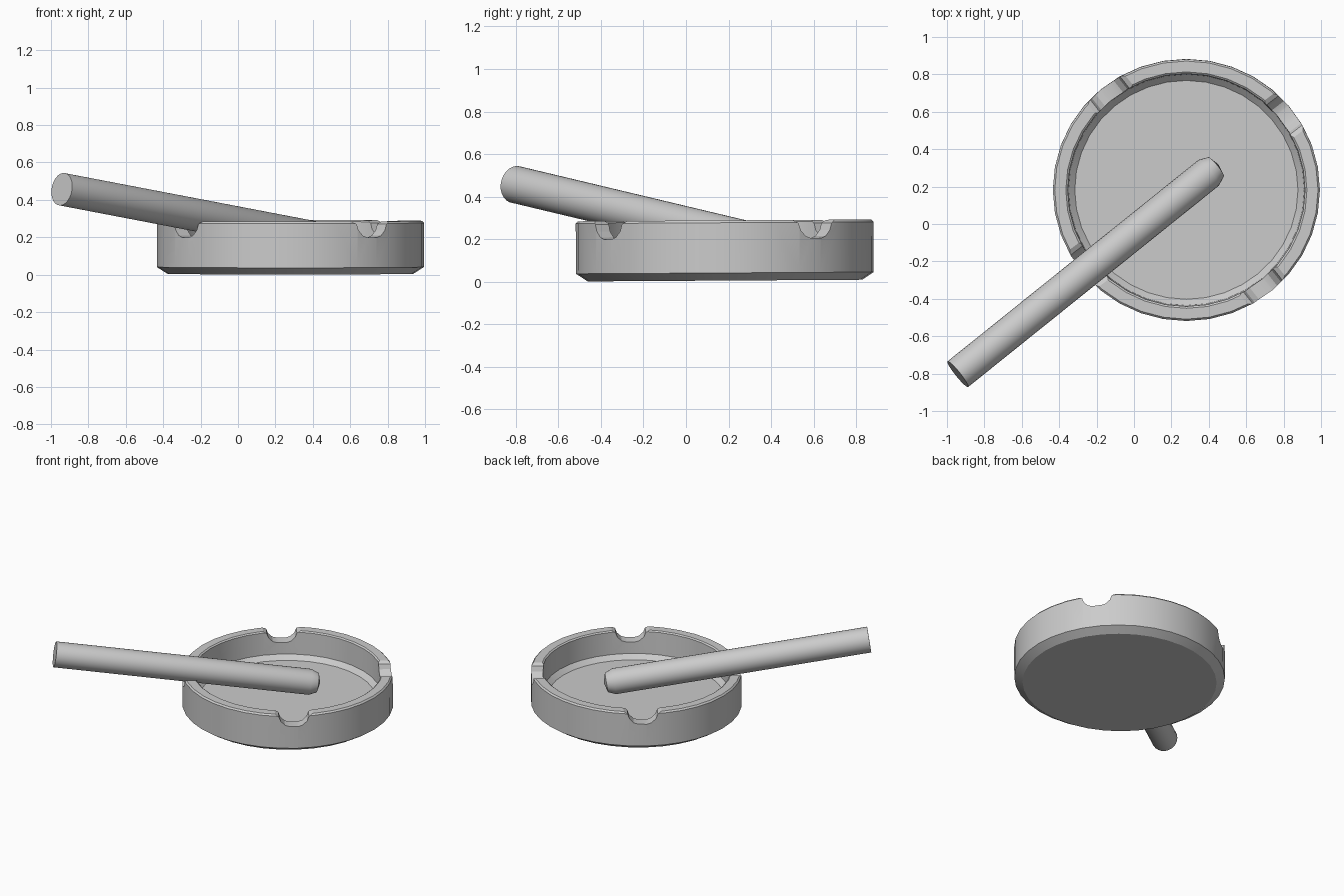
import bpy
import bmesh
from math import cos, sin, pi, radians
from mathutils import Vector

cube = bpy.data.objects.get("Cube")
if cube:
    bpy.data.objects.remove(cube, do_unlink=True)

grey = bpy.data.materials.new("plain grey")
grey.use_nodes = True
grey.diffuse_color = (0.6, 0.6, 0.6, 1)
grey.node_tree.nodes["Principled BSDF"].inputs["Base Color"].default_value = (0.6, 0.6, 0.6, 1)


def finish(bm, name):
    bmesh.ops.recalc_face_normals(bm, faces=bm.faces)
    mesh = bpy.data.meshes.new(name)
    bm.to_mesh(mesh)
    bm.free()
    mesh.materials.append(grey)
    obj = bpy.data.objects.new(name, mesh)
    bpy.context.collection.objects.link(obj)
    return obj


def activate(obj):
    bpy.ops.object.select_all(action="DESELECT")
    obj.select_set(True)
    bpy.context.view_layer.objects.active = obj


def smooth(obj):
    activate(obj)
    bpy.ops.object.shade_smooth_by_angle(angle=radians(25))


def lathe(name, profile, sides):
    """Turn (radius, height) points around z; end radii of zero close the solid."""
    bm = bmesh.new()
    rings = []
    for r, z in profile:
        count = sides if r > 0 else 1
        rings.append([bm.verts.new((r * cos(2 * pi * i / sides), r * sin(2 * pi * i / sides), z))
                      for i in range(count)])
    for a, b in zip(rings, rings[1:]):
        for i in range(sides):
            j = (i + 1) % sides
            corners = [a[i % len(a)], a[j % len(a)], b[j % len(b)], b[i % len(b)]]
            bm.faces.new(list(dict.fromkeys(corners)))
    return finish(bm, name)


# Round dish with a chamfered foot, bevelled rim and hollow inside
dish = lathe("dish", [(0, 0), (0.645, 0), (0.70, 0.036), (0.70, 0.272), (0.69, 0.283),
                      (0.632, 0.283), (0.622, 0.275), (0.618, 0.112), (0.585, 0.08), (0, 0.08)], 36)

# Four rounded rests cut through the rim
half = [(0.125, 0.35), (0.125, 0.283), (0.1, 0.268), (0.088, 0.235), (0.06, 0.207), (0.03, 0.197)]
outline = half + [(-u, z) for u, z in reversed(half)]
bm = bmesh.new()
for k in range(4):
    a = radians(38 + 90 * k)
    out, side = Vector((cos(a), sin(a), 0)), Vector((-sin(a), cos(a), 0))
    inner = [bm.verts.new(out * 0.5 + side * u + Vector((0, 0, z))) for u, z in outline]
    outer = [bm.verts.new(out * 0.85 + side * u + Vector((0, 0, z))) for u, z in outline]
    bm.faces.new(inner)
    bm.faces.new(outer)
    for i in range(len(outline)):
        j = (i + 1) % len(outline)
        bm.faces.new((inner[i], inner[j], outer[j], outer[i]))
cutter = finish(bm, "rest_cutter")
cutter.hide_render = True

cut = dish.modifiers.new("rests", "BOOLEAN")
cut.operation = "DIFFERENCE"
cut.solver = "EXACT"
cut.object = cutter
activate(dish)
bpy.ops.object.modifier_apply(modifier=cut.name)
bpy.data.objects.remove(cutter, do_unlink=True)
smooth(dish)
dish.location = (0.28, 0.183, 0.005)
dish.rotation_euler.x = radians(0.35)
dish.scale.x = 1.02

# Cigarette leaning through one rest, with a blunt tapered tip
start, tip = Vector((-0.942, -0.803, 0.457)), Vector((0.453, 0.317, 0.19))
axis = tip - start
length = axis.length
cigarette = lathe("cigarette", [(0, 0), (0.088, 0), (0.088, length - 0.07),
                                (0.066, length - 0.018), (0, length)], 24)
cigarette.location = start
cigarette.rotation_mode = "QUATERNION"
cigarette.rotation_quaternion = axis.to_track_quat("Z", "Y")
smooth(cigarette)
